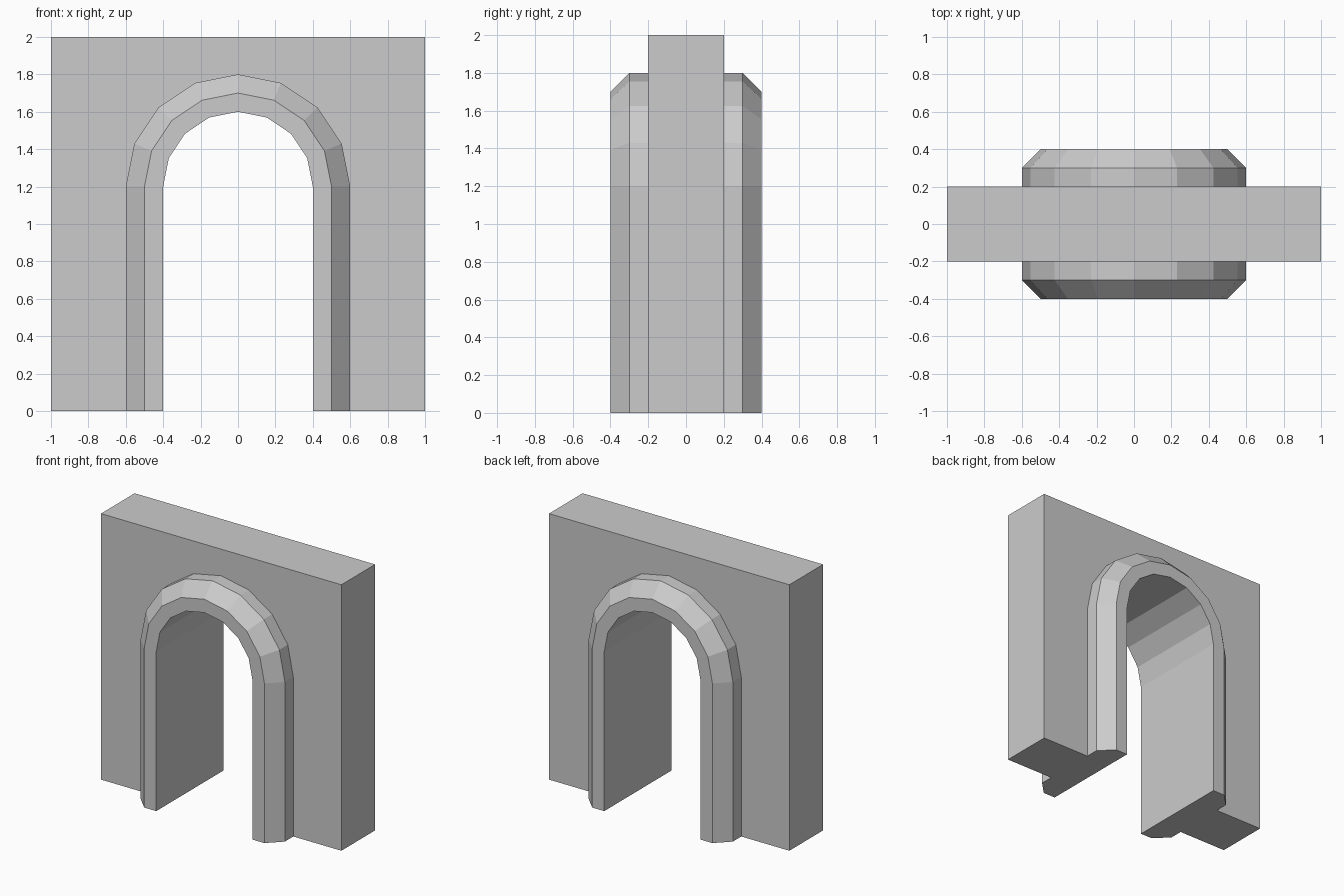
import bpy, bmesh, math

cube = bpy.data.objects.get("Cube")
if cube:
    bpy.data.objects.remove(cube, do_unlink=True)

SPRING = 1.2      # height where the arch begins
SEGMENTS = 8      # facets in the half circle
JOINT = 0.6       # outer radius of the surround, where it meets the wall
HALF_WALL = 0.2   # half the wall thickness

stone = bpy.data.materials.new("grey_stone")
stone.use_nodes = True
colour = (0.6, 0.6, 0.6, 1)
stone.diffuse_color = colour
stone.node_tree.nodes["Principled BSDF"].inputs["Base Color"].default_value = colour


def arch(r):
    """Points (x, z) up one jamb, over the arch and down the other."""
    angles = [math.pi * i / SEGMENTS for i in range(SEGMENTS + 1)]
    curve = [(r * math.cos(a), SPRING + r * math.sin(a)) for a in angles]
    return [(r, 0)] + curve + [(-r, 0)]


def finish(name, bm, hidden):
    """Orient the closed solid, drop its concealed joint faces, make the object."""
    bmesh.ops.recalc_face_normals(bm, faces=bm.faces[:])
    bmesh.ops.delete(bm, geom=[f for f in bm.faces if hidden(f)], context='FACES')
    mesh = bpy.data.meshes.new(name)
    bm.to_mesh(mesh)
    bm.free()
    mesh.materials.append(stone)
    obj = bpy.data.objects.new(name, mesh)
    bpy.context.collection.objects.link(obj)


# Wall slab with an arched opening
bm = bmesh.new()
outline = arch(JOINT) + [(-1, 0), (-1, 2), (1, 2), (1, 0)]
front = bm.faces.new([bm.verts.new((x, -HALF_WALL, z)) for x, z in outline])
back = bmesh.ops.extrude_face_region(bm, geom=[front], use_keep_orig=True)["geom"]
bmesh.ops.translate(bm, vec=(0, 2 * HALF_WALL, 0),
                    verts=[v for v in back if isinstance(v, bmesh.types.BMVert)])


def wall_joint(f):
    c = f.calc_center_median()
    return abs(f.normal.y) < 0.5 and abs(c.x) < 0.7 and 0.01 < c.z < 1.9


finish("wall", bm, wall_joint)

# Chamfered surround: one half section (radius, y), mirrored front to back
half = [(JOINT, -HALF_WALL), (JOINT, -0.3), (0.5, -0.4), (0.4, -0.4)]
section = half + [(r, -y) for r, y in reversed(half)]

bm = bmesh.new()
rails = [[bm.verts.new((x, y, z)) for x, z in arch(r)] for r, y in section]
for k, a in enumerate(rails):
    b = rails[(k + 1) % len(rails)]
    for i in range(len(a) - 1):
        bm.faces.new((a[i], a[i + 1], b[i + 1], b[i]))
for end in (0, -1):
    bm.faces.new([rail[end] for rail in rails])


def surround_joint(f):
    return len(f.verts) == 4 and all(abs(v.co.y) < HALF_WALL + 0.01 for v in f.verts)


finish("arch_surround", bm, surround_joint)
